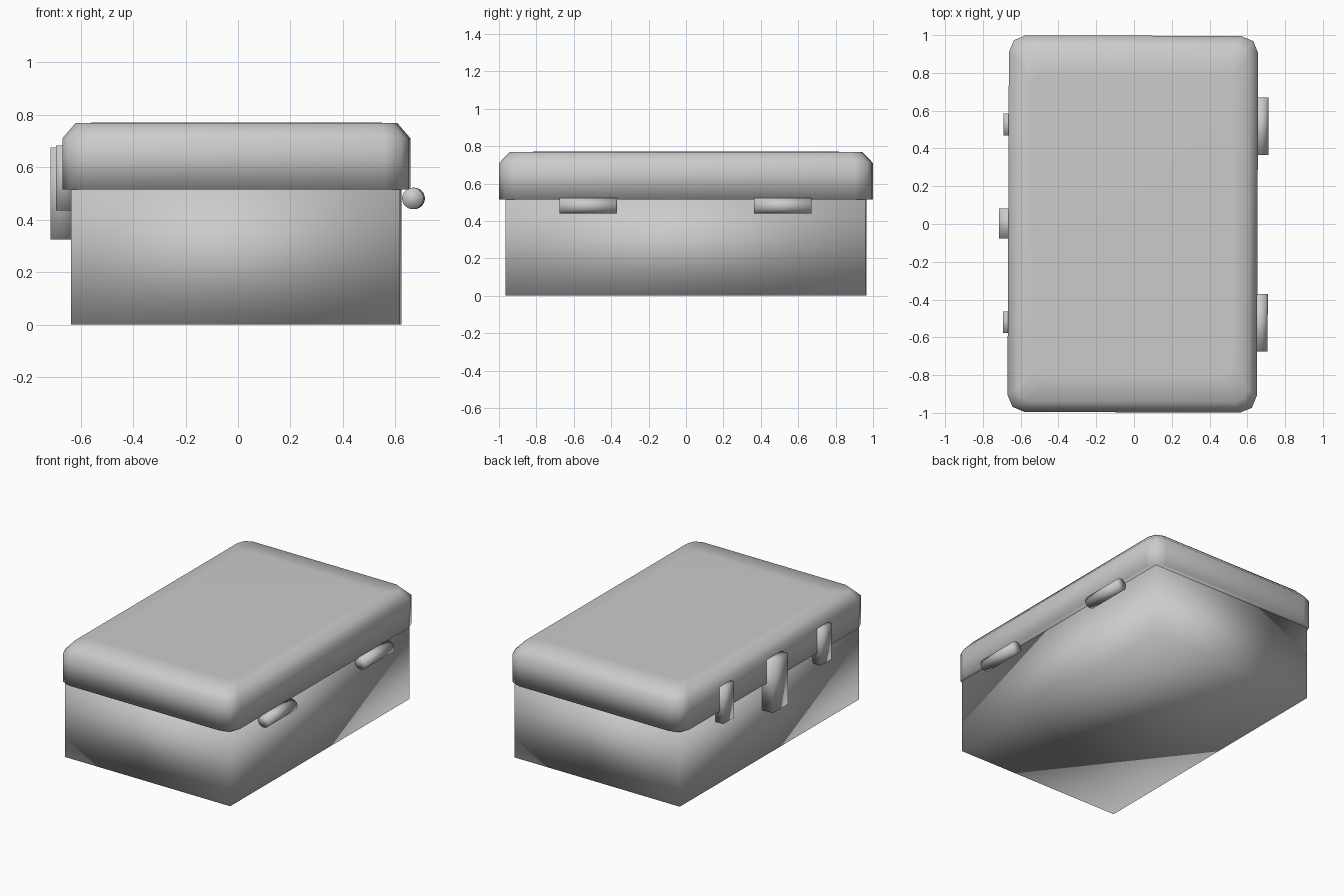
import bpy, bmesh, math
from mathutils import Matrix

if "Cube" in bpy.data.objects:
    bpy.data.objects.remove(bpy.data.objects["Cube"])

TURN = Matrix.Rotation(-0.004, 4, 'Z')   # the whole chest sits very slightly turned
CX = -0.006


def finish(name, bm):
    bmesh.ops.recalc_face_normals(bm, faces=bm.faces)
    bm.transform(TURN)
    me = bpy.data.meshes.new(name)
    bm.to_mesh(me)
    bm.free()
    for p in me.polygons:
        p.use_smooth = True
    ob = bpy.data.objects.new(name, me)
    bpy.context.collection.objects.link(ob)
    return ob


def box(name, x0, x1, y0, y1, z0, z1):
    bm = bmesh.new()
    m = Matrix.LocRotScale(((x0 + x1) / 2, (y0 + y1) / 2, (z0 + z1) / 2), None,
                           (x1 - x0, y1 - y0, z1 - z0))
    bmesh.ops.create_cube(bm, size=1, matrix=m)
    return finish(name, bm)


def outline(hx, hy, r, z):
    """Rounded rectangle with two segments per corner."""
    pts = []
    for i, (sx, sy) in enumerate([(1, 1), (-1, 1), (-1, -1), (1, -1)]):
        for k in range(3):
            a = math.radians(90 * i + 45 * k)
            pts.append((CX + sx * (hx - r) + r * math.cos(a),
                        sy * (hy - r) + r * math.sin(a), z))
    return pts


# body of the chest
box("body", CX - 0.626, CX + 0.626, -0.962, 0.962, 0, 0.53)

# lid: stacked rounded outlines with a sloped top edge
bm = bmesh.new()
loops = [[bm.verts.new(p) for p in outline(*o)] for o in (
    (0.66, 0.997, 0.09, 0.515),
    (0.66, 0.997, 0.09, 0.71),
    (0.61, 0.94, 0.07, 0.768),
    (0.53, 0.80, 0.06, 0.77))]
for a, b in zip(loops, loops[1:]):
    n = len(a)
    for i in range(n):
        j = (i + 1) % n
        bm.faces.new((a[i], a[j], b[j], b[i]))
bm.faces.new(loops[0])
bm.faces.new(loops[-1])
finish("lid", bm)

# latches on the left side
box("main_latch", -0.715, -0.62, -0.08, 0.08, 0.325, 0.675)
for side, s in (("front", -1), ("back", 1)):
    y = s * 0.523
    box(side + "_latch", -0.692, -0.62, y - 0.058, y + 0.058, 0.435, 0.682)

    # hinge barrels on the right side
    bm = bmesh.new()
    m = Matrix.Translation((0.669, s * 0.52, 0.481)) @ Matrix.Rotation(math.pi / 2, 4, 'X')
    bmesh.ops.create_cone(bm, cap_ends=True, segments=24, radius1=0.041,
                          radius2=0.041, depth=0.305, matrix=m)
    finish(side + "_hinge", bm)
